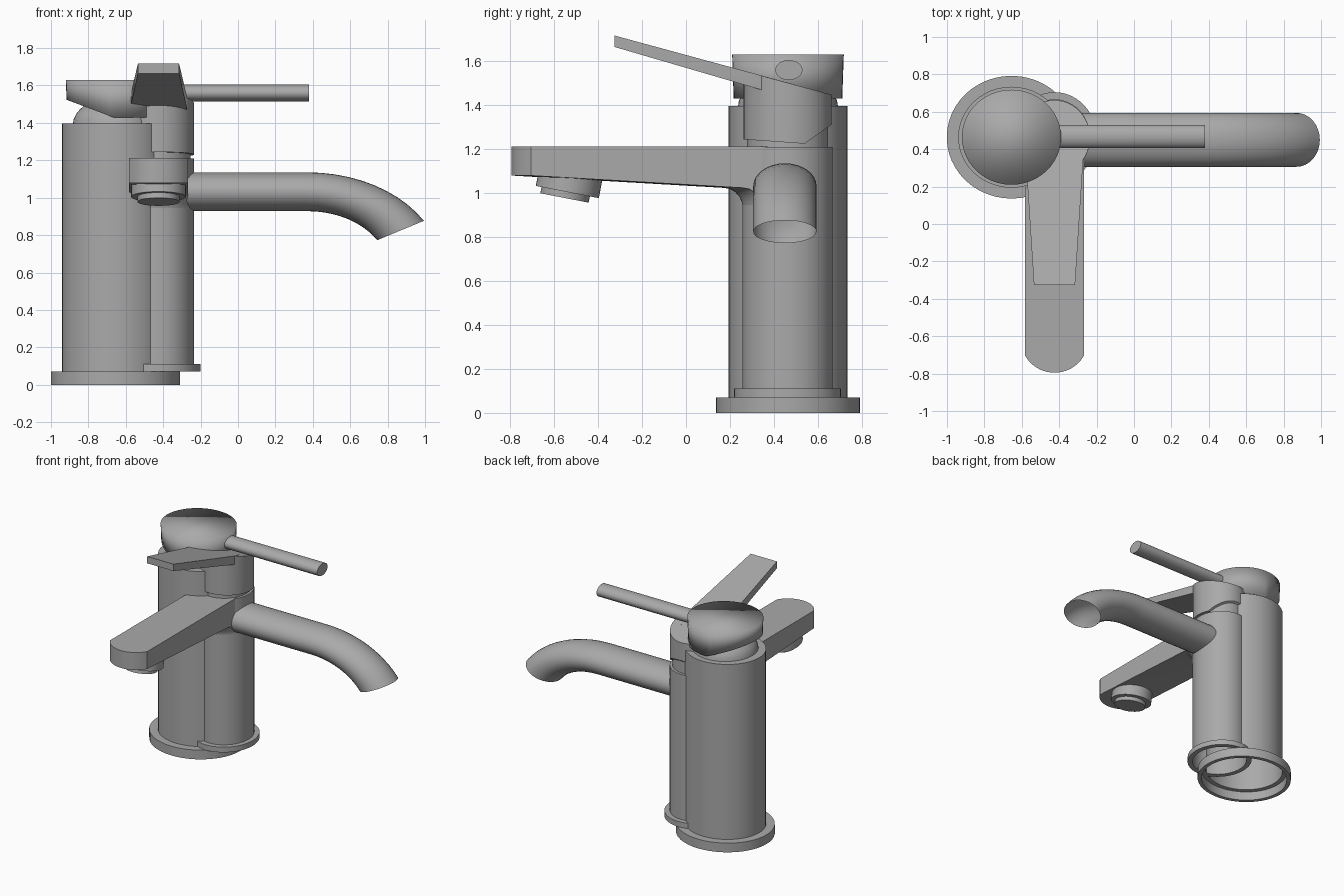
import bpy, bmesh, math
from mathutils import Vector, Matrix

if "Cube" in bpy.data.objects:
    bpy.data.objects.remove(bpy.data.objects["Cube"], do_unlink=True)

metal = bpy.data.materials.new("brushed_grey")
metal.use_nodes = True
GREY = (0.4, 0.4, 0.4, 1)
metal.diffuse_color = GREY
metal.node_tree.nodes["Principled BSDF"].inputs["Base Color"].default_value = GREY


def finish(name, bm, smooth_all=False):
    bmesh.ops.remove_doubles(bm, verts=bm.verts, dist=1e-5)
    bmesh.ops.recalc_face_normals(bm, faces=bm.faces)
    mesh = bpy.data.meshes.new(name)
    bm.to_mesh(mesh)
    bm.free()
    obj = bpy.data.objects.new(name, mesh)
    bpy.context.collection.objects.link(obj)
    mesh.materials.append(metal)
    bpy.ops.object.select_all(action='DESELECT')
    obj.select_set(True)
    bpy.context.view_layer.objects.active = obj
    if smooth_all:
        bpy.ops.object.shade_smooth()
    else:
        bpy.ops.object.shade_smooth_by_angle(angle=math.radians(35))
    return obj


def loft(rings, closed=True, caps=True):
    """Skin a list of equally long point rings."""
    bm = bmesh.new()
    rows = [[bm.verts.new(p) for p in ring] for ring in rings]
    n = len(rows[0])
    for a, b in zip(rows, rows[1:]):
        for i in range(n if closed else n - 1):
            j = (i + 1) % n
            bm.faces.new((a[i], a[j], b[j], b[i]))
    if caps:
        bm.faces.new(rows[0])
        bm.faces.new(rows[-1])
    return bm


def ellipse(c, rx, ry, z, sides=48):
    return [(c[0] + rx * math.cos(math.tau * i / sides),
             c[1] + ry * math.sin(math.tau * i / sides), z) for i in range(sides)]


def lathe(c, profile, stretch, caps=False):
    return loft([ellipse(c, r * stretch, r, z) for r, z in profile], caps=caps)


def slice_off(bm, point, normal):
    """Remove what lies on the normal's side and close the cut."""
    geom = bm.verts[:] + bm.edges[:] + bm.faces[:]
    cut = bmesh.ops.bisect_plane(bm, geom=geom, plane_co=point, plane_no=Vector(normal).normalized(),
                                 clear_outer=True)
    edges = [e for e in cut["geom_cut"] if isinstance(e, bmesh.types.BMEdge)]
    bmesh.ops.contextual_create(bm, geom=edges)


# ---- large tap: body with open flange
A = (-0.655, 0.464)
WIDE = 1.055
finish("large_body", lathe(A, [(0.001, 1.397), (0.27, 1.397), (0.27, 0.07), (0.328, 0.07),
                               (0.328, 0), (0.30, 0), (0.30, 0.068)], WIDE))

# ball-shaped neck under the large cap
dome = [(0.228 * math.cos(t * math.pi / 16), 1.39 + 0.15 * math.sin(t * math.pi / 16)) for t in range(8)]
finish("large_neck", lathe(A, dome, 1.0, caps=True))

# cap with its underside chamfered to the right
bm = lathe(A, [(0.247, 1.43), (0.254, 1.63)], 1.045, caps=True)
slice_off(bm, (-0.67, A[1], 1.431), (-0.093, 0, -0.247))
finish("large_cap", bm, smooth_all=True)

# rod handle, flattened in height
bm = bmesh.new()
bmesh.ops.create_cone(bm, cap_ends=True, segments=32, radius1=0.062, radius2=0.062, depth=0.93)
bm.transform(Matrix.Translation((-0.085, 0.468, 1.56)) @ Matrix.Diagonal((1, 1, 0.73, 1))
             @ Matrix.Rotation(math.pi / 2, 4, 'Y'))
finish("rod_handle", bm)

# curved open spout
SQUASH, BEND, START = 0.72, 0.576, 0.37
stations = [(-0.45, 0, 0)]
for i in range(11):
    a = math.radians(60) * i / 10
    stations.append((START + BEND * math.sin(a), -BEND * (1 - math.cos(a)), a))
rings = []
for x, drop, a in stations:
    ring = []
    for k in range(32):
        t = math.tau * k / 32
        side, up = 0.144 * math.cos(t), 0.144 * math.sin(t)
        ring.append((x + up * math.sin(a), 0.45 + side, 1.032 + SQUASH * (drop + up * math.cos(a))))
    rings.append(ring)
finish("curved_spout", loft(rings, caps=False))

# ---- small tap: body, foot ring
B = (-0.425, 0.462)
SLIM = 0.927
finish("small_body", lathe(B, [(0.001, 1.21), (0.205, 1.21), (0.205, 0.07)], SLIM))
finish("small_foot_ring", lathe(B, [(0.205, 0.11), (0.243, 0.11), (0.243, 0.07), (0.205, 0.07)], SLIM))

# flat spout with rounded tip and a fillet into the body
HALF = 0.157
rings = []
for i in range(17):
    u = -1 + i / 8
    x = HALF * u
    tip = -0.795 + 0.09 * (1 - math.sqrt(1 - 0.76 * u * u)) / (1 - math.sqrt(0.24))
    wall = B[1] - 0.205 * math.sqrt(1 - (x / 0.19) ** 2)
    side = [(tip, 1.212), (tip, 1.08), (wall - 0.085, 1.024)]
    for k in range(1, 6):
        a = k * math.pi / 10
        side.append((wall + 0.003 - 0.088 * (1 - math.sin(a)), 0.924 + 0.1 * math.cos(a)))
    side += [(B[1], 0.924), (B[1], 1.212)]
    rings.append([(B[0] + x, y, z) for y, z in side])
finish("flat_spout", loft(rings))

# tilted aerator under the flat spout
for name, r, y, z, h in (("aerator_collar", 0.146, -0.54, 1.005, 0.085),
                         ("aerator_nozzle", 0.112, -0.553, 0.978, 0.06)):
    bm = lathe((0, 0), [(r, 0), (r, h)], 1.0, caps=True)
    bm.transform(Matrix.Translation((B[0], y, z)) @ Matrix.Rotation(math.radians(-11), 4, 'X'))
    finish(name, bm)

# neck and lever hub with slanted top and bottom
finish("small_neck", lathe(B, [(0.185, 1.2), (0.185, 1.3)], SLIM, caps=True))
bm = lathe(B, [(0.2, 1.15), (0.2, 1.7)], 0.95, caps=True)
slice_off(bm, (0, 0.462, 1.502), (0, 0.272, 1))
slice_off(bm, (0, 0.54, 1.225), (0, 0.085, -0.12))
slice_off(bm, (0, 0.54, 1.225), (0, -0.02, -0.283))
finish("lever_hub", bm)

# tapering lever plate
rings = []
for y, half, low, high in ((-0.325, 0.11, 1.665, 1.717), (0.37, 0.155, 1.462, 1.528), (0.5, 0.12, 1.43, 1.492)):
    rings.append([(B[0] + s * half, y, z) for s, z in ((-1, low), (1, low), (1, high), (-1, high))])
finish("lever_plate", loft(rings))
